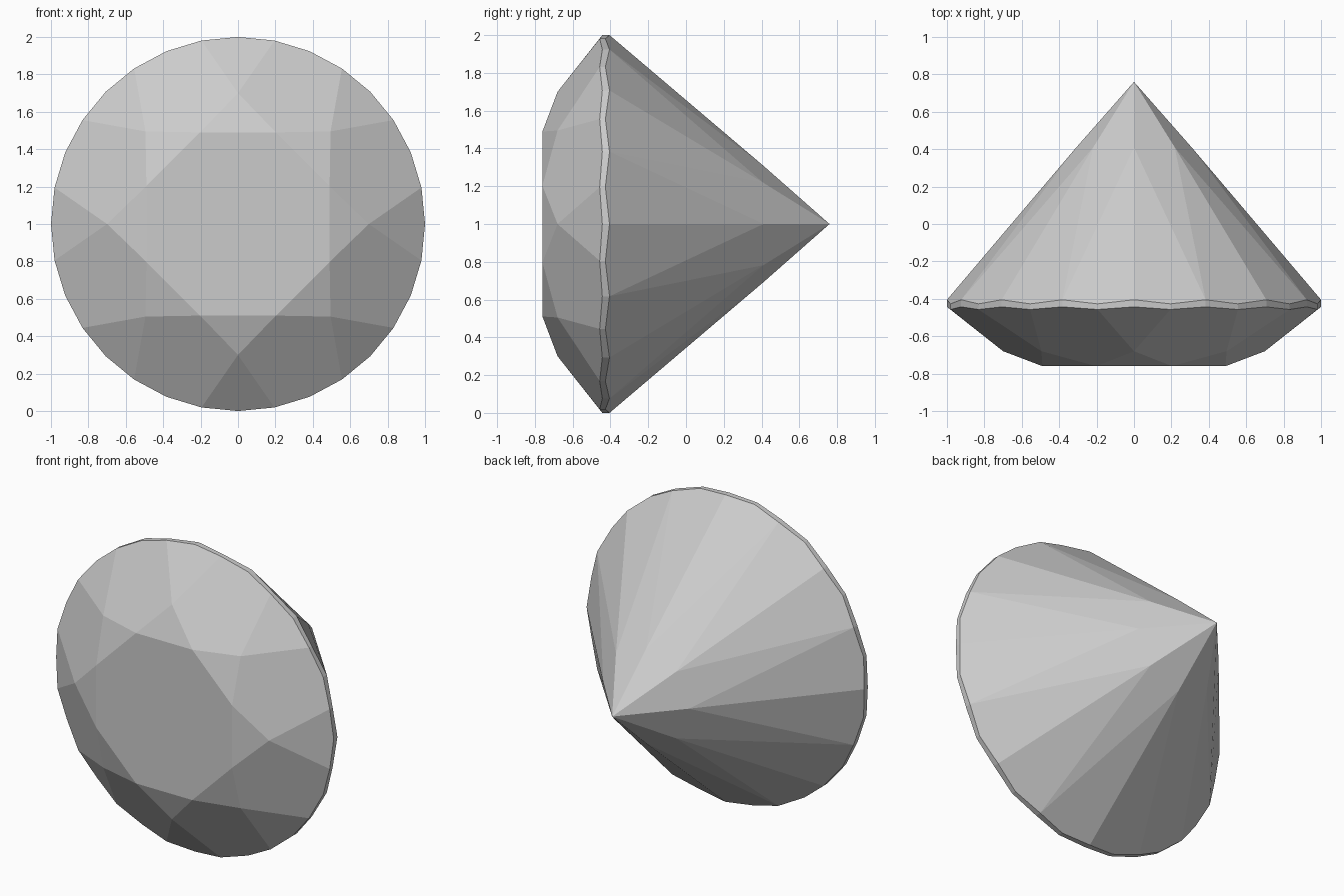
import bpy, bmesh
from math import sin, cos, radians

if "Cube" in bpy.data.objects:
    bpy.data.objects.remove(bpy.data.objects["Cube"])

bm = bmesh.new()


def ring(count, start, r, *ys):
    """Ring of vertices around the y axis; y values alternate."""
    out = []
    for i in range(count):
        a = radians(start + 360 * i / count)
        out.append(bm.verts.new((r * cos(a), ys[i % len(ys)], 1 + r * sin(a))))
    return out


# Rings from table to point
table = ring(8, 22.5, 0.53, -0.76)
star = ring(8, 0, 0.70, -0.68)
crown_rim = ring(32, 0, 1.0, -0.443, -0.457)
pav_rim = ring(32, 0, 1.0, -0.405, -0.427)
pav_tip = ring(8, 0, 0.308, 0.41)
culet = bm.verts.new((0, 0.76, 1))

face = bm.faces.new
face(table)
for k in range(8):
    n = (k + 1) % 8
    c = [crown_rim[(4 * k + j) % 32] for j in range(-1, 5)]
    p = [pav_rim[(4 * k + j) % 32] for j in range(5)]
    # Crown: star, rim triangle, main facet
    face((star[k], table[k], table[k - 1]))
    face((star[k], c[0], c[1], c[2]))
    face((table[k], star[k], c[2], c[3], c[4], star[n]))
    # Pavilion: two long rim facets and a kite
    face((pav_tip[k], p[0], p[1], p[2]))
    face((pav_tip[n], p[2], p[3], p[4]))
    face((culet, pav_tip[k], p[2], pav_tip[n]))

# Scalloped girdle band
for i in range(32):
    j = (i + 1) % 32
    face((crown_rim[i], crown_rim[j], pav_rim[j], pav_rim[i]))

bmesh.ops.recalc_face_normals(bm, faces=bm.faces)
mesh = bpy.data.meshes.new("cut_gem")
bm.to_mesh(mesh)
bm.free()
bpy.context.collection.objects.link(bpy.data.objects.new("cut_gem", mesh))
